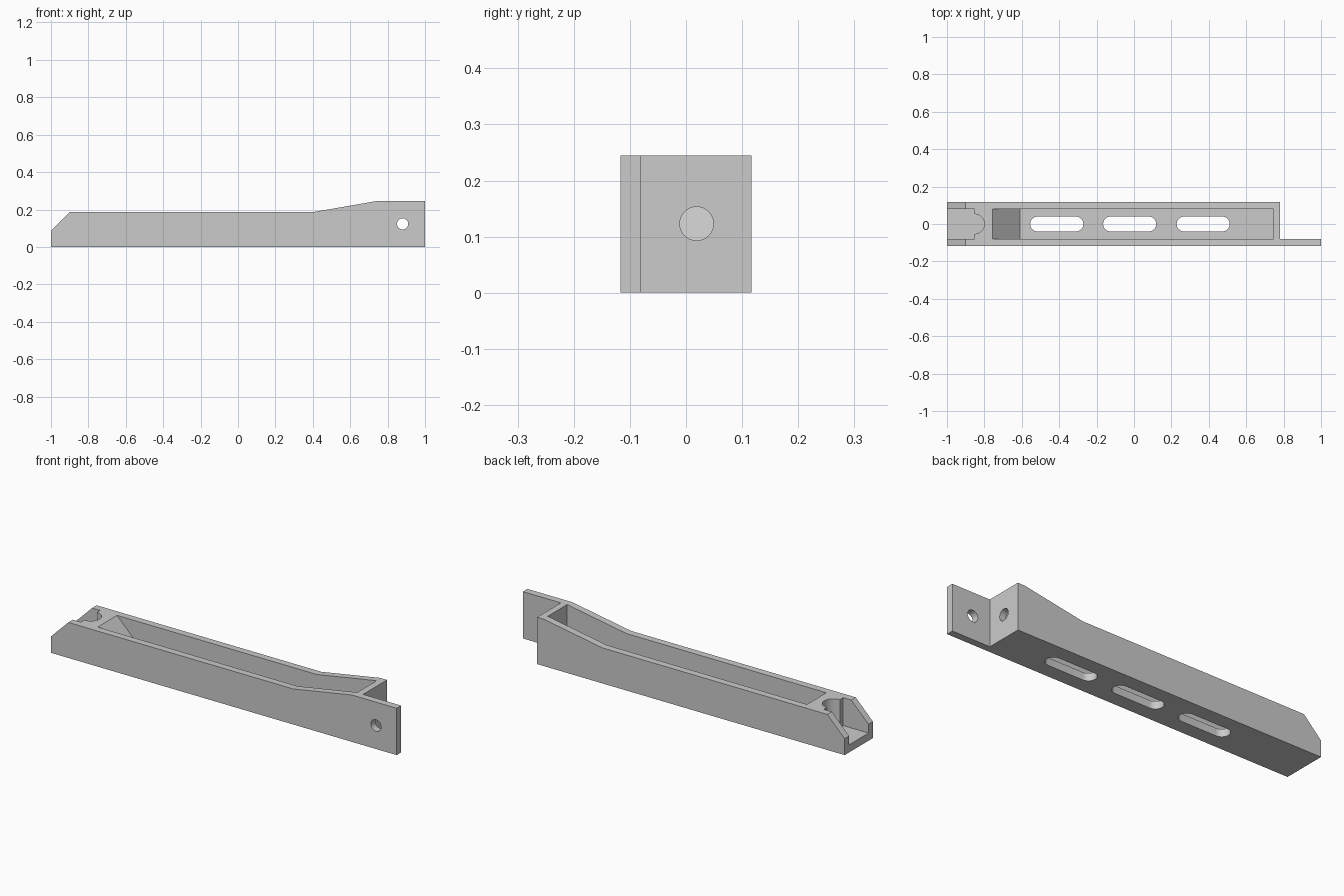
import bpy
import bmesh
import math
from mathutils import Vector

cube = bpy.data.objects.get("Cube")
if cube:
    bpy.data.objects.remove(cube, do_unlink=True)

grey = bpy.data.materials.new("plain grey")
grey.use_nodes = True
colour = (0.6, 0.6, 0.6, 1)
grey.diffuse_color = colour
grey.node_tree.nodes["Principled BSDF"].inputs["Base Color"].default_value = colour

# Main dimensions
HALF_W = 0.117      # half width of the arm
INNER = 0.08        # half width of the pockets
FLOOR = 0.04        # floor thickness
BODY_END = 0.78     # end of the boxed section
HOLE_Z, HOLE_R = 0.123, 0.03


def prism(name, outline, axis, low, high):
    """Extrude a 2D outline along an axis, between low and high."""
    place = {"x": lambda a, b: Vector((low, a, b)),
             "y": lambda a, b: Vector((a, low, b)),
             "z": lambda a, b: Vector((a, b, low))}[axis]
    step = Vector([(high - low) * (axis == k) for k in "xyz"])
    bm = bmesh.new()
    face = bm.faces.new([bm.verts.new(place(a, b)) for a, b in outline])
    top = bmesh.ops.extrude_face_region(bm, geom=[face])
    verts = [g for g in top["geom"] if isinstance(g, bmesh.types.BMVert)]
    bmesh.ops.translate(bm, verts=verts, vec=step)
    bmesh.ops.recalc_face_normals(bm, faces=bm.faces[:])
    mesh = bpy.data.meshes.new(name)
    bm.to_mesh(mesh)
    bm.free()
    mesh.materials.append(grey)
    obj = bpy.data.objects.new(name, mesh)
    bpy.context.collection.objects.link(obj)
    return obj


def arc(cx, cy, r, start, end, n=24):
    angles = [math.radians(start + (end - start) * i / n) for i in range(n + 1)]
    return [(cx + r * math.cos(a), cy + r * math.sin(a)) for a in angles]


def rect(a0, a1, b0, b1):
    return [(a0, b0), (a1, b0), (a1, b1), (a0, b1)]


# Side profile of the whole arm, with chamfered nose and raised tail
arm = prism("arm_body", [(-1, 0), (1, 0), (1, 0.245), (0.74, 0.245),
                         (0.4, 0.186), (-0.9, 0.186), (-1, 0.086)],
            "y", -HALF_W, HALF_W)

cutters = []

# Tail cut away so that one side plate remains
cutters.append(prism("tail_cutter", rect(BODY_END, 1.1, -INNER, 0.3),
                     "z", -0.1, 0.4))

# Long pocket with a ramp at the nose end
cutters.append(prism("pocket_cutter", [(-0.61, FLOOR), (0.745, FLOOR),
                                       (0.745, 0.35), (-0.92, 0.35)],
                     "y", -INNER, INNER))

# Nose channel ending in a round seat
nose = [(-1.1, -INNER), (-0.853, -INNER)]
nose += arc(-0.853, 0, 0.053, -90, 90)
nose += [(-0.853, INNER), (-1.1, INNER)]
cutters.append(prism("nose_cutter", nose, "z", FLOOR, 0.4))

# Three rounded slots through the floor
for centre in (-0.413, -0.023, 0.37):
    slot = arc(centre + 0.102, 0, 0.04, -90, 90, 16)
    slot += arc(centre - 0.102, 0, 0.04, 90, 270, 16)
    cutters.append(prism("slot_cutter", slot, "z", -0.1, 0.1))

# Bolt holes through the side plate and the end wall
cutters.append(prism("plate_hole_cutter",
                     arc(0.88, HOLE_Z, HOLE_R, 0, 360, 32)[:-1],
                     "y", -0.2, 0))
cutters.append(prism("wall_hole_cutter",
                     arc(0.019, HOLE_Z, HOLE_R, 0, 360, 32)[:-1],
                     "x", 0.7, 0.85))

# Apply the cuts and discard the cutters
for cutter in cutters:
    mod = arm.modifiers.new(cutter.name, "BOOLEAN")
    mod.operation = "DIFFERENCE"
    mod.solver = "EXACT"
    mod.object = cutter
    cutter.hide_render = True
bpy.context.view_layer.update()
graph = bpy.context.evaluated_depsgraph_get()
finished = bpy.data.meshes.new_from_object(arm.evaluated_get(graph))
arm.modifiers.clear()
arm.data = finished
for cutter in cutters:
    bpy.data.objects.remove(cutter, do_unlink=True)

# Smooth the round walls, keep the edges crisp
bpy.ops.object.select_all(action="DESELECT")
arm.select_set(True)
bpy.context.view_layer.objects.active = arm
bpy.ops.object.shade_smooth_by_angle(angle=math.radians(20))
